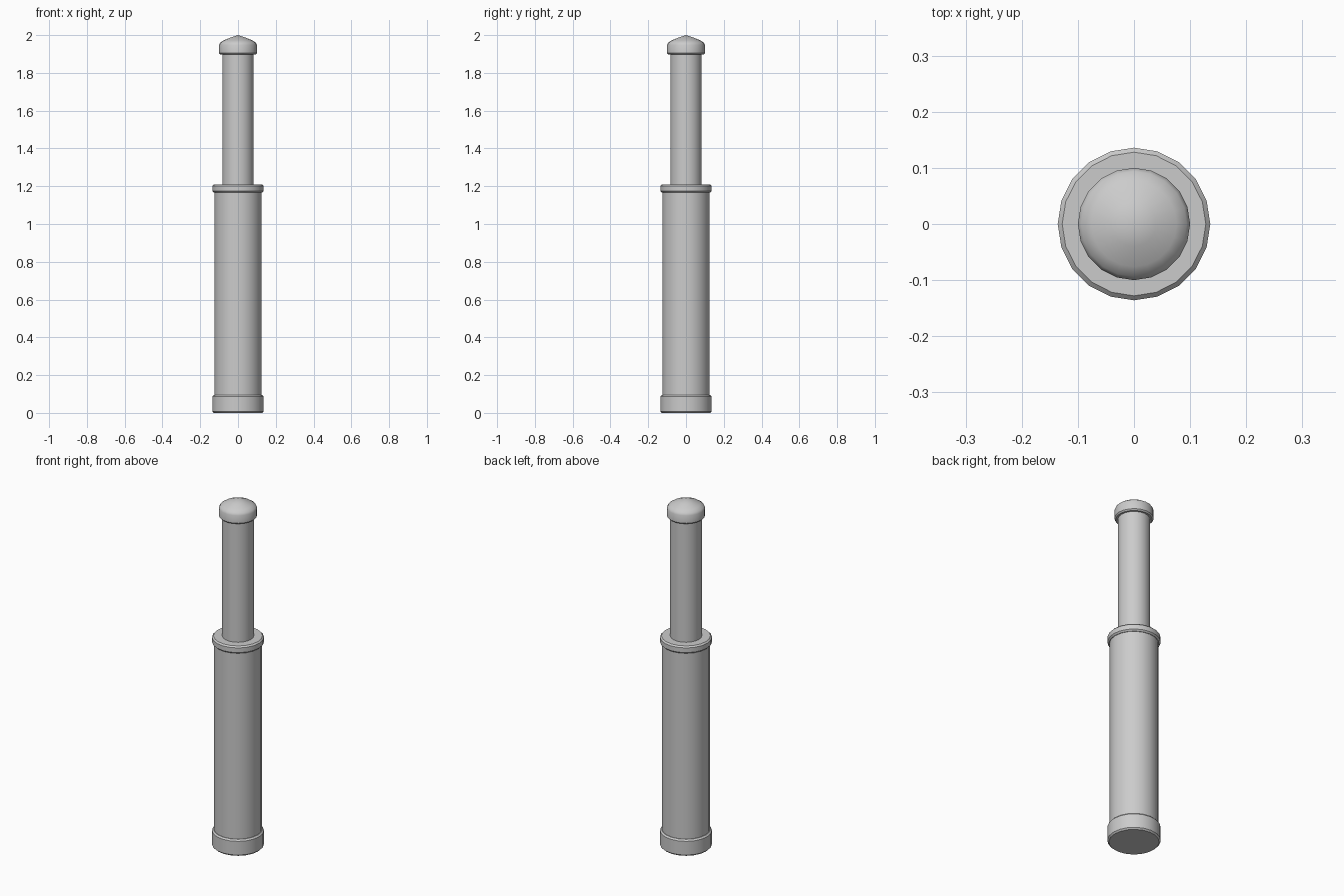
import bpy
import bmesh
from math import cos, sin, pi, radians

if "Cube" in bpy.data.objects:
    bpy.data.objects.remove(bpy.data.objects["Cube"])

SIDES = 20


def lathe(name, profile):
    """Revolve an (r, z) profile about z, closing both ends."""
    bm = bmesh.new()
    rings = []
    for r, z in profile:
        if r == 0:
            rings.append([bm.verts.new((0, 0, z))] * SIDES)
        else:
            rings.append([bm.verts.new((r * cos(2 * pi * i / SIDES),
                                        r * sin(2 * pi * i / SIDES), z))
                          for i in range(SIDES)])
    for low, high in zip(rings, rings[1:]):
        for i in range(SIDES):
            j = (i + 1) % SIDES
            corners = dict.fromkeys((low[i], low[j], high[j], high[i]))
            bm.faces.new(list(corners))
    for r, ring in ((profile[0][0], rings[0]), (profile[-1][0], rings[-1])):
        if r > 0:
            bm.faces.new(ring)
    bmesh.ops.recalc_face_normals(bm, faces=bm.faces)
    mesh = bpy.data.meshes.new(name)
    bm.to_mesh(mesh)
    bm.free()
    obj = bpy.data.objects.new(name, mesh)
    bpy.context.collection.objects.link(obj)
    bpy.ops.object.select_all(action='DESELECT')
    obj.select_set(True)
    bpy.context.view_layer.objects.active = obj
    bpy.ops.object.shade_smooth_by_angle(angle=radians(35))
    return obj


def collar(name, r, z0, z1, b):
    """Short ring with chamfered rims."""
    return lathe(name, [(r - b, z0), (r, z0 + b), (r, z1 - b), (r - b, z1)])


# Outer tube with its foot and upper collar
collar("base_collar", 0.136, 0, 0.095, 0.008)
lathe("outer_tube", [(0.125, 0.02), (0.125, 1.19)])
collar("upper_collar", 0.136, 1.167, 1.21, 0.008)

# Sliding rod and domed cap
lathe("inner_rod", [(0.083, 1.19), (0.083, 1.92)])
lathe("rod_cap", [(0.093, 1.897), (0.1, 1.904), (0.1, 1.948), (0.094, 1.96),
                  (0.076, 1.972), (0.04, 1.987), (0, 2.0)])
